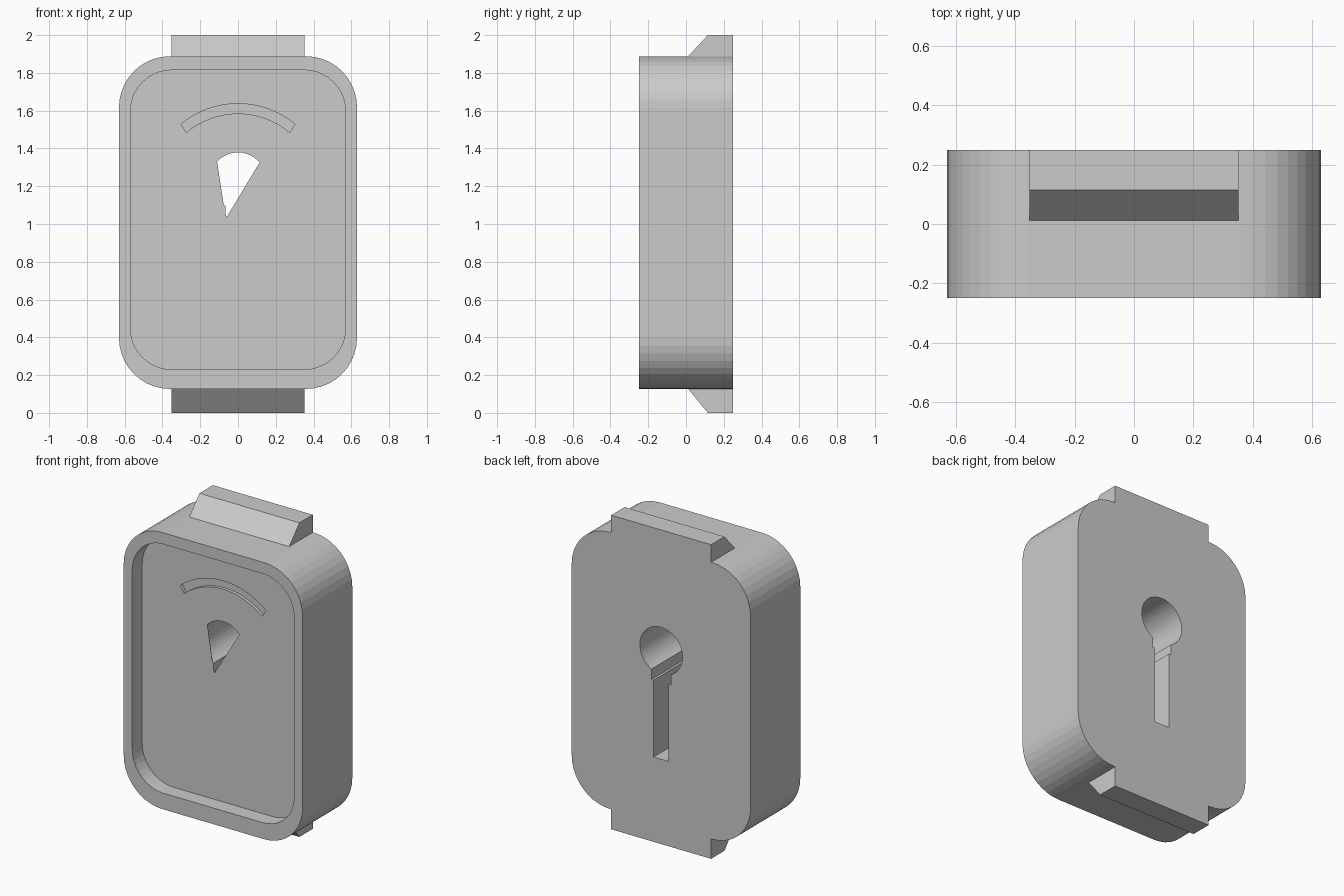
import bpy, bmesh, math

if "Cube" in bpy.data.objects:
    bpy.data.objects.remove(bpy.data.objects["Cube"])


def prism(name, pts, lo, hi, axis="y"):
    """Extrude a closed profile along y (x,z points) or along x (y,z points)."""
    bm = bmesh.new()
    place = (lambda p, d: (p[0], d, p[1])) if axis == "y" else (lambda p, d: (d, p[0], p[1]))
    a = [bm.verts.new(place(p, lo)) for p in pts]
    b = [bm.verts.new(place(p, hi)) for p in pts]
    bm.faces.new(a)
    bm.faces.new(b[::-1])
    for i in range(len(pts)):
        j = (i + 1) % len(pts)
        bm.faces.new((a[i], b[i], b[j], a[j]))
    bmesh.ops.recalc_face_normals(bm, faces=bm.faces)
    me = bpy.data.meshes.new(name)
    bm.to_mesh(me)
    bm.free()
    ob = bpy.data.objects.new(name, me)
    bpy.context.collection.objects.link(ob)
    return ob


def arc(cx, cz, r, start, end, n):
    angles = [math.radians(start + (end - start) * i / n) for i in range(n + 1)]
    return [(cx + r * math.cos(t), cz + r * math.sin(t)) for t in angles]


def rounded_rect(w, z0, z1, r, n=10):
    corners = [(w - r, z1 - r, 0), (r - w, z1 - r, 90), (r - w, z0 + r, 180), (w - r, z0 + r, 270)]
    return [p for x, z, s in corners for p in arc(x, z, r, s, s + 90, n)]


def cut(target, cutter):
    cutter.hide_render = True
    mod = target.modifiers.new("cut", "BOOLEAN")
    mod.operation = "DIFFERENCE"
    mod.solver = "EXACT"
    mod.object = cutter
    bpy.context.view_layer.objects.active = target
    bpy.ops.object.modifier_apply(modifier=mod.name)
    bpy.data.objects.remove(cutter)


# Rounded case with a shallow front recess
case = prism("case", rounded_rect(0.63, 0.127, 1.888, 0.27), -0.25, 0.25)
cut(case, prism("recess_cutter", rounded_rect(0.57, 0.23, 1.815, 0.22), -0.3, -0.15))

# Curved groove on the front panel
groove = arc(0, 1.163, 0.474, 50.5, 129.5, 16) + arc(0, 1.163, 0.422, 130.5, 49.5, 16)
cut(case, prism("groove_cutter", groove, -0.2, -0.13))

# Keyhole in the back: round hole, neck and narrow slot
neck, slot = 0.068, 0.053
gap = math.degrees(math.asin(neck / 0.15))
keyhole = arc(0, 1.23, 0.15, -90 + gap, 270 - gap, 40)
keyhole += [(-neck, 1.03), (-slot, 1.03), (-slot, 0.54), (slot, 0.54), (slot, 1.03), (neck, 1.03)]
cut(case, prism("keyhole_cutter", keyhole, -0.148, 0.3))

# Wedge opening through the thin panel in front of the keyhole
wedge = arc(0, 1.23, 0.149, 40, 138, 12)
wedge += [(-0.076, 1.103), (-0.067, 1.094), (-0.067, 1.06), (-0.06, 1.036)]
cut(case, prism("wedge_cutter", wedge, -0.2, -0.1))

# Sloped clips above and below
for name, base, tip in (("top_clip", 1.888, 2.0), ("bottom_clip", 0.127, 0.0)):
    prism(name, [(0.012, base), (0.115, tip), (0.25, tip), (0.25, base)], -0.352, 0.352, "x")
